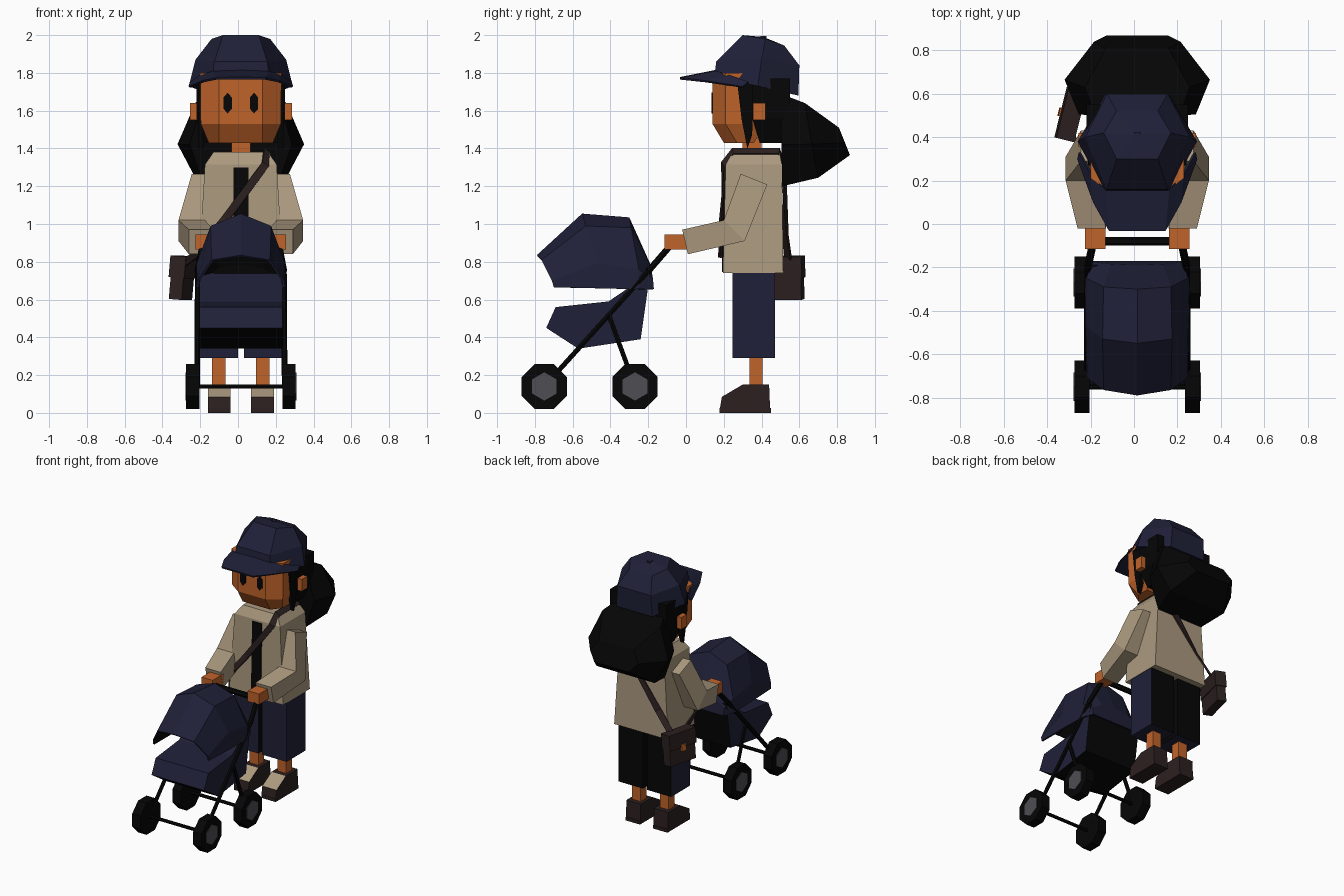
import bpy, bmesh, math
from mathutils import Vector

if "Cube" in bpy.data.objects:
    bpy.data.objects.remove(bpy.data.objects["Cube"])

CX = 0.015  # symmetry plane of the figure and the pushchair


def material(name, r, g, b):
    m = bpy.data.materials.new(name)
    m.use_nodes = True
    col = [(c / 255) ** 2.2 for c in (r, g, b)] + [1]
    m.diffuse_color = col
    bsdf = next(n for n in m.node_tree.nodes if n.type == 'BSDF_PRINCIPLED')
    bsdf.inputs["Base Color"].default_value = col
    bsdf.inputs["Roughness"].default_value = 0.9
    return m


SKIN = material("skin", 190, 99, 46)
TAN = material("tan cloth", 170, 152, 126)
NAVY = material("navy cloth", 36, 37, 58)
BLACK = material("black", 14, 14, 14)
GREY = material("hub grey", 78, 78, 84)
BROWN = material("dark brown leather", 48, 37, 37)


def finish(name, bm, mats, rule=None):
    bmesh.ops.recalc_face_normals(bm, faces=bm.faces)
    bm.normal_update()
    if rule:
        for f in bm.faces:
            f.material_index = int(rule(f))
    me = bpy.data.meshes.new(name)
    bm.to_mesh(me)
    bm.free()
    for m in mats:
        me.materials.append(m)
    ob = bpy.data.objects.new(name, me)
    ob.location.x = CX
    bpy.context.collection.objects.link(ob)
    return ob


def loft(name, rings, *mats, rule=None, closed=True, caps=(True, True)):
    """Bridge a list of equal point rings."""
    bm = bmesh.new()
    rows = [[bm.verts.new(p) for p in r] for r in rings]
    n = len(rows[0])
    for a, b in zip(rows, rows[1:]):
        for i in range(n if closed else n - 1):
            j = (i + 1) % n
            bm.faces.new((a[i], a[j], b[j], b[i]))
    for use, row in zip(caps, (rows[0], rows[-1])):
        if use:
            bm.faces.new(row)
    return finish(name, bm, mats, rule)


def rect(x0, x1, y0, y1, z):
    return [(x0, y0, z), (x1, y0, z), (x1, y1, z), (x0, y1, z)]


def box(name, x, y, z, *mats, rule=None):
    return loft(name, [rect(*x, *y, h) for h in z], *mats, rule=rule)


def extrude(name, profile, x0, x1, *mats, rule=None):
    """Side profile of (y, z) points pulled across x."""
    return loft(name, [[(x, y, z) for y, z in profile] for x in (x0, x1)], *mats, rule=rule)


def disc(y, z, r, n, turn):
    return [(y + r * math.cos(math.tau * (i + turn) / n),
             z + r * math.sin(math.tau * (i + turn) / n)) for i in range(n)]


def rod(name, a, b, r, mat=BLACK):
    a, b = Vector(a), Vector(b)
    q = (b - a).to_track_quat('Z', 'Y')
    ring = [q @ Vector((u, v, 0)) for u, v in disc(0, 0, r, 6, 0)]
    return loft(name, [[a + p for p in ring], [b + p for p in ring]], mat)


def solidify(ob, t, offset=-1, inner=0):
    m = ob.modifiers.new("thickness", 'SOLIDIFY')
    m.thickness, m.offset, m.material_offset = t, offset, inner


def mirrored(half):
    """Arch points from the middle outward, completed to both sides."""
    return [(-x, y, z) for x, y, z in reversed(half[1:])] + list(half)


# Pushchair: wheels, axles and frame
for s, side in ((-1, "right"), (1, "left")):
    for y, end in ((-0.75, "front"), (-0.27, "rear")):
        tag = f"{end}_{side}"
        extrude("wheel_" + tag, disc(y, 0.14, 0.13, 8, 0.5), s * 0.22, s * 0.29, BLACK)
        extrude("hub_" + tag, disc(y, 0.14, 0.075, 6, 0.5), s * 0.28, s * 0.294, GREY)
    rod("handle_tube_" + side, (s * 0.2, -0.07, 0.9), (s * 0.228, -0.2, 0.75), 0.018)
    rod("frame_tube_" + side, (s * 0.228, -0.2, 0.75), (s * 0.232, -0.75, 0.14), 0.015)
    rod("rear_leg_" + side, (s * 0.23, -0.41, 0.52), (s * 0.232, -0.27, 0.14), 0.014)
rod("handle_bar", (-0.2, -0.08, 0.89), (0.2, -0.08, 0.89), 0.02)
rod("front_axle", (-0.23, -0.75, 0.14), (0.23, -0.75, 0.14), 0.012)
rod("rear_axle", (-0.23, -0.27, 0.14), (0.23, -0.27, 0.14), 0.012)

# Pushchair: seat with dark underside and back
extrude("seat", [(-0.74, 0.45), (-0.69, 0.56), (-0.41, 0.59), (-0.19, 0.74),
                 (-0.24, 0.39), (-0.57, 0.34)], -0.22, 0.22, NAVY, BLACK,
        rule=lambda f: f.normal.z < -0.5 or f.normal.y > 0.5)

# Pushchair: hood shell with dark lining
hood = loft("hood", [
    mirrored([(0, -0.79, 0.835), (0.155, -0.765, 0.81), (0.23, -0.71, 0.7), (0.235, -0.7, 0.665)]),
    mirrored([(0, -0.55, 1.055), (0.16, -0.53, 0.99), (0.235, -0.47, 0.79), (0.24, -0.46, 0.66)]),
    mirrored([(0, -0.3, 1.035), (0.155, -0.29, 0.98), (0.235, -0.25, 0.76), (0.24, -0.25, 0.655)]),
    mirrored([(0, -0.19, 0.79), (0.12, -0.185, 0.77), (0.21, -0.175, 0.71), (0.21, -0.17, 0.655)]),
], NAVY, BLACK, closed=False, caps=(False, True))
solidify(hood, 0.012, inner=1)

# Shoes, legs and wide cropped trousers
for s, side in ((-1, "right"), (1, "left")):
    x0, x1 = s * 0.055, s * 0.175
    extrude("shoe_" + side, [(0.18, 0.025), (0.19, 0.085), (0.3, 0.15), (0.44, 0.15), (0.445, 0.025)],
            x0, x1, BROWN, TAN, rule=lambda f: f.normal.z > 0.5 and f.normal.y < -0.3)
    extrude("sole_" + side, [(0.178, 0), (0.178, 0.025), (0.45, 0.025), (0.45, 0)], x0, x1, BROWN)
    box("leg_" + side, (s * 0.08, s * 0.153), (0.335, 0.405), (0.13, 0.31), SKIN)
    box("trouser_leg_" + side, (s * 0.016, s * 0.22), (0.245, 0.47), (0.29, 0.76), NAVY, BLACK,
        rule=lambda f: f.normal.y > 0.5 or abs(f.calc_center_median().x) < 0.03)

# Jacket with open front
loft("jacket", [rect(-0.225, 0.225, 0.195, 0.515, 0.74),
                rect(-0.19, 0.19, 0.21, 0.508, 1.315),
                rect(-0.145, 0.145, 0.245, 0.495, 1.38)], TAN)
loft("undershirt_panel", [rect(-0.04, 0.04, 0.19, 0.198, 0.745),
                          rect(-0.04, 0.04, 0.203, 0.213, 1.3)], BLACK)

# Sleeves and hands
for s, side in ((-1, "right"), (1, "left")):
    def cuff(inner, outer, top, low):
        return [(s * inner, *top), (s * outer, *top), (s * outer, *low), (s * inner, *low)]
    loft("sleeve_" + side, [cuff(0.15, 0.26, (0.29, 1.265), (0.43, 1.21)),
                            cuff(0.19, 0.33, (0.2, 1.02), (0.31, 0.91)),
                            cuff(0.145, 0.275, (-0.02, 0.97), (0.01, 0.84))], TAN)
    box("hand_" + side, (s * 0.147, s * 0.24), (-0.115, 0.02), (0.865, 0.945), SKIN)

# Neck and faceted head
box("neck", (-0.05, 0.05), (0.3, 0.4), (1.36, 1.46), SKIN)


def head_ring(front, a, b, back, z):
    return [(-a, front, z), (a, front, z), (b, front + 0.07, z), (b, back, z),
            (-b, back, z), (-b, front + 0.07, z)]


loft("head", [head_ring(0.2, 0.115, 0.17, 0.36, 1.43),
              head_ring(0.14, 0.115, 0.212, 0.42, 1.53),
              head_ring(0.14, 0.115, 0.215, 0.42, 1.8)], SKIN)
for s, side in ((-1, "right"), (1, "left")):
    eye = [(s * 0.07 + u, v) for u, v in
           ((0, 0.055), (0.022, 0.03), (0.022, -0.03), (0, -0.055), (-0.022, -0.03), (-0.022, 0.03))]
    loft("eye_" + side, [[(u, y, 1.64 + v) for u, v in eye] for y in (0.135, 0.142)], BLACK)
    box("ear_" + side, (s * 0.2, s * 0.27), (0.355, 0.42), (1.55, 1.64), SKIN)
    extrude("side_lock_" + side, [(0.27, 1.76), (0.295, 1.55), (0.325, 1.4), (0.35, 1.47), (0.36, 1.76)],
            s * 0.195, s * 0.226, BLACK)

# Hair on the back of the head and the large gathered bunch
loft("back_hair", [rect(-0.19, 0.19, 0.39, 0.52, 1.43), rect(-0.235, 0.235, 0.35, 0.55, 1.56),
                   rect(-0.235, 0.235, 0.35, 0.55, 1.77)], BLACK)


def bunch(yt, yb, w, zt, zb):
    ym, zm = (yt + yb) / 2, zb + (zt - zb) * 0.45
    return [(-0.72 * w, yt, zt), (0.72 * w, yt, zt), (w, ym, zm),
            (0.72 * w, yb, zb), (-0.72 * w, yb, zb), (-w, ym, zm)]


loft("hair_bunch", [bunch(0.5, 0.51, 0.27, 1.69, 1.2), bunch(0.63, 0.7, 0.335, 1.64, 1.245),
                    bunch(0.81, 0.868, 0.2, 1.51, 1.365)], BLACK)


# Cap: six-sided crown, button and peak
def crown(a, b, front, side, back):
    return [(-a, *front), (a, *front), (b, *side), (a, *back), (-a, *back), (-b, *side)]


loft("cap_crown", [crown(0.15, 0.275, (0.15, 1.78), (0.38, 1.73), (0.595, 1.68)),
                   crown(0.14, 0.24, (0.16, 1.86), (0.4, 1.87), (0.6, 1.84)),
                   crown(0.095, 0.155, (0.3, 2.0), (0.42, 1.98), (0.52, 1.945)),
                   crown(0.01, 0.012, (0.4, 1.99), (0.41, 1.99), (0.42, 1.985))], NAVY)
box("cap_button", (-0.015, 0.015), (0.395, 0.425), (1.98, 1.995), NAVY)
peak = loft("cap_peak", [
    mirrored([(0, -0.032, 1.772), (0.13, -0.03, 1.77), (0.2, 0.1, 1.755), (0.272, 0.3, 1.725)]),
    mirrored([(0, 0.16, 1.81), (0.145, 0.16, 1.805), (0.21, 0.23, 1.785), (0.265, 0.33, 1.75)]),
], NAVY, closed=False, caps=(False, False))
solidify(peak, 0.012, 0)

# Shoulder bag: body, flap, clasp and strap
bag = [box("bag_body", (-0.035, 0.035), (-0.115, 0.115), (-0.115, 0.1), BROWN),
       box("bag_flap", (-0.045, 0.04), (-0.12, 0.12), (0.0, 0.115), BROWN),
       box("bag_clasp", (-0.053, -0.04), (-0.02, 0.02), (-0.025, 0.025), SKIN)]
for part in bag:
    part.location = (-0.295, 0.505, 0.715)
    part.rotation_euler = (0, math.radians(5), math.radians(-14))

path = [Vector(p) for p in ((-0.29, 0.4, 0.8), (-0.235, 0.185, 0.84), (-0.08, 0.188, 1.03),
                            (0.13, 0.2, 1.315), (0.14, 0.25, 1.385), (0.14, 0.49, 1.385),
                            (0.1, 0.517, 1.28), (-0.15, 0.525, 0.95), (-0.26, 0.54, 0.82))]
edges = []
for i, p in enumerate(path):
    along = path[min(i + 1, len(path) - 1)] - path[max(i - 1, 0)]
    out = p - Vector((0, 0.36, min(p.z, 1.25)))
    across = along.cross(out).normalized() * 0.022
    edges.append([p - across, p + across])
strap = loft("bag_strap", edges, BROWN, closed=False, caps=(False, False))
solidify(strap, 0.012, 0)
